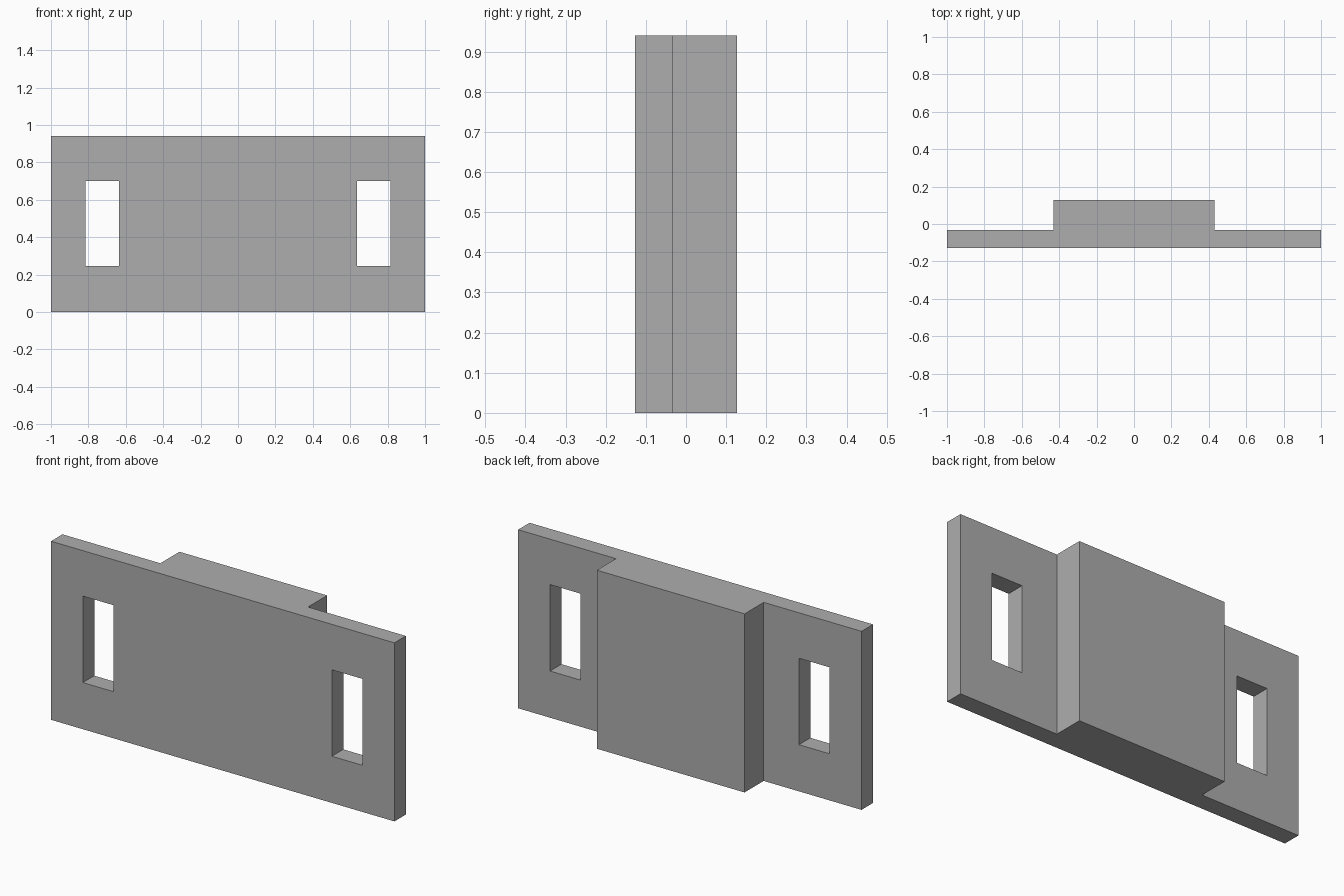
import bpy
import bmesh
from mathutils import Matrix, Vector

# Remove the default object
cube = bpy.data.objects.get("Cube")
if cube:
    bpy.data.objects.remove(cube, do_unlink=True)

HEIGHT = 0.94
FRONT, STEP, BACK = -0.127, -0.032, 0.127
BLOCK_HALF = 0.43

# Plain grey material
grey = bpy.data.materials.new("plain_grey")
grey.use_nodes = True
colour = (0.42, 0.42, 0.42, 1)
grey.diffuse_color = colour
grey.node_tree.nodes["Principled BSDF"].inputs["Base Color"].default_value = colour


def add_object(name, bm):
    bmesh.ops.recalc_face_normals(bm, faces=bm.faces)
    mesh = bpy.data.meshes.new(name)
    bm.to_mesh(mesh)
    bm.free()
    mesh.materials.append(grey)
    obj = bpy.data.objects.new(name, mesh)
    bpy.context.collection.objects.link(obj)
    return obj


# Stepped plate: half profile mirrored, then extruded upwards
half = [(1, FRONT), (1, STEP), (BLOCK_HALF, STEP), (BLOCK_HALF, BACK)]
profile = half + [(-x, y) for x, y in reversed(half)]
bm = bmesh.new()
base = bm.faces.new([bm.verts.new((x, y, 0)) for x, y in profile])
top = bmesh.ops.extrude_face_region(bm, geom=[base], use_keep_orig=True)
bmesh.ops.translate(bm, vec=(0, 0, HEIGHT),
                    verts=[g for g in top["geom"] if isinstance(g, bmesh.types.BMVert)])
plate = add_object("mounting_plate", bm)

# Rectangular slot through each flange
for side, sign in (("left", 1), ("right", -1)):
    bm = bmesh.new()
    place = Matrix.Translation((sign * 0.725, -0.08, 0.473))
    bmesh.ops.create_cube(bm, size=1,
                          matrix=place @ Matrix.Diagonal(Vector((0.179, 0.4, 0.455, 1))))
    cutter = add_object(side + "_slot_cutter", bm)
    cutter.hide_render = True
    cutter.hide_viewport = True
    cutter.display_type = 'WIRE'
    cut = plate.modifiers.new(side + "_slot", 'BOOLEAN')
    cut.operation = 'DIFFERENCE'
    cut.solver = 'EXACT'
    cut.object = cutter
